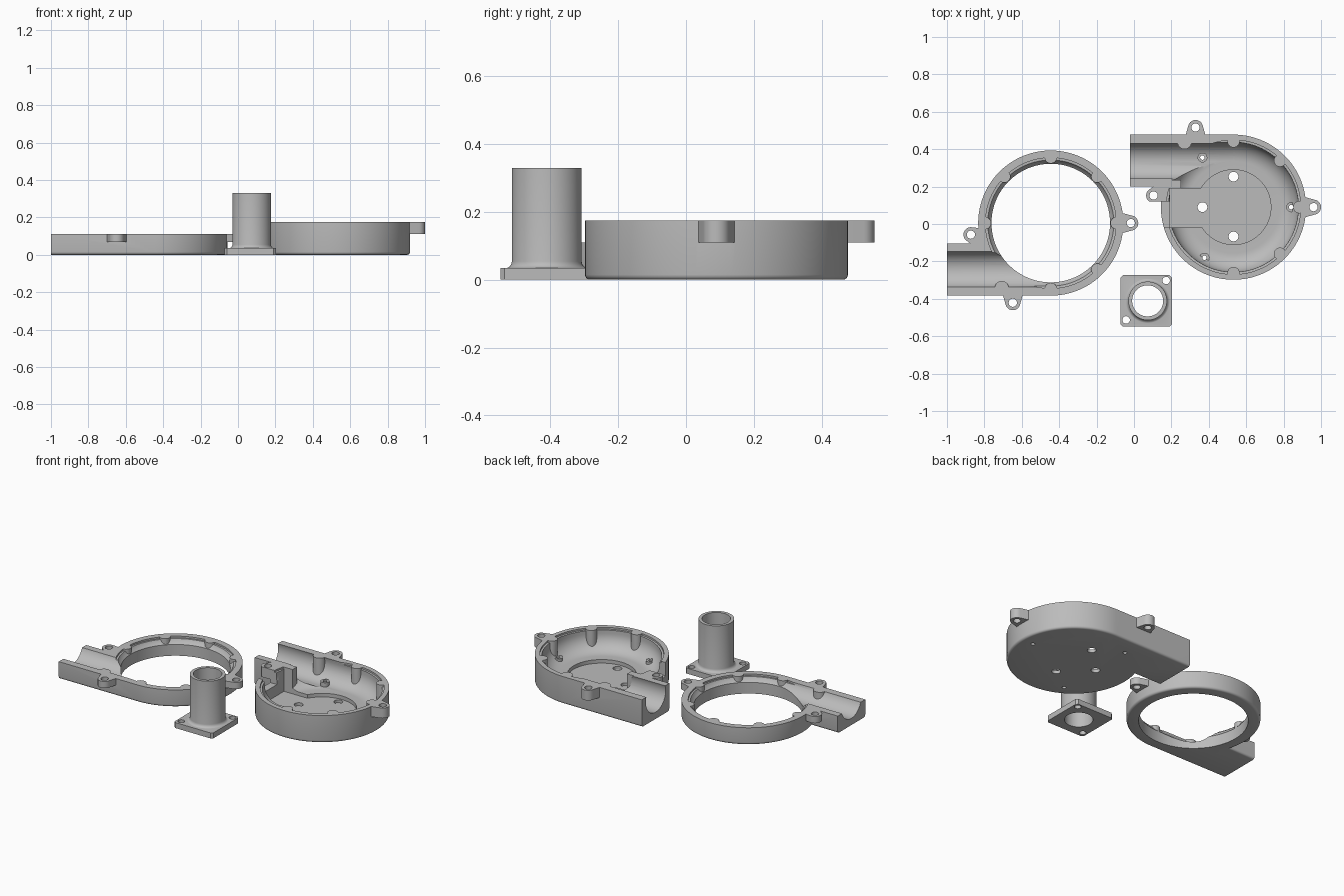
import bpy, bmesh
from math import cos, sin, pi, sqrt, radians, atan2

if "Cube" in bpy.data.objects:
    bpy.data.objects.remove(bpy.data.objects["Cube"])

GREY = (0.5, 0.5, 0.5, 1)
grey = bpy.data.materials.new("plain grey")
grey.diffuse_color = GREY
grey.use_nodes = True
grey.node_tree.nodes["Principled BSDF"].inputs["Base Color"].default_value = GREY

R, DUCT_X, DUCT_Y = 0.388, -0.554, 0.11      # casing radius, duct end, duct inner side
CH_Y, CH_Z, CH_R = 0.247, 0.143, 0.1         # round air channel


def finish(bm, name):
    bmesh.ops.recalc_face_normals(bm, faces=bm.faces)
    mesh = bpy.data.meshes.new(name)
    bm.to_mesh(mesh)
    bm.free()
    mesh.materials.append(grey)
    ob = bpy.data.objects.new(name, mesh)
    bpy.context.collection.objects.link(ob)
    return ob


def stack(name, loops):
    """Closed solid through a list of equal-length loops."""
    bm = bmesh.new()
    rows = [[bm.verts.new(p) for p in loop] for loop in loops]
    n = len(rows[0])
    for a, b in zip(rows, rows[1:]):
        for i in range(n):
            j = (i + 1) % n
            bm.faces.new((a[i], a[j], b[j], b[i]))
    bm.faces.new(rows[0])
    bm.faces.new(rows[-1])
    return finish(bm, name)


def circle(x, y, z, r, n):
    return [(x + r * cos(2 * pi * i / n), y + r * sin(2 * pi * i / n), z) for i in range(n)]


def lathe(name, x, y, profile, n=96):
    return stack(name, [circle(x, y, z, r, n) for r, z in profile])


def rod(x, y, r, z0, z1, n=32):
    return lathe("rod", x, y, [(r, z0), (r, z1)], n)


def box(x0, x1, y0, y1, z0, z1):
    return stack("box", [[(x0, y0, z), (x1, y0, z), (x1, y1, z), (x0, y1, z)] for z in (z0, z1)])


def combine(ob, tool, op="DIFFERENCE"):
    mod = ob.modifiers.new("combine", "BOOLEAN")
    mod.operation, mod.solver, mod.object = op, "EXACT", tool
    bpy.context.view_layer.objects.active = ob
    bpy.ops.object.modifier_apply(modifier=mod.name)
    bpy.data.objects.remove(tool)


def tab(x, y, ax, ay, z0, z1):
    """Screw ear tapering out of the wall."""
    bm = bmesh.new()
    for z in (z0, z1):
        for p in circle(x, y, z, 0.04, 32) + circle(ax, ay, z, 0.058, 32):
            bm.verts.new(p)
    res = bmesh.ops.convex_hull(bm, input=bm.verts[:])
    junk = {v for v in res["geom_interior"] if isinstance(v, bmesh.types.BMVert)}
    bmesh.ops.delete(bm, geom=list(junk), context="VERTS")
    return finish(bm, "ear")


def outline(cx, cy, s, inset, z, n=110):
    """Round casing with a tangent duct, seen from above."""
    r, y0 = R - inset, DUCT_Y + inset
    start = atan2(y0, -sqrt(r * r - y0 * y0)) - 2 * pi + 2 * pi
    pts = [(DUCT_X, r), (DUCT_X, y0)]
    for i in range(n + 1):
        a = start + (2 * pi + pi / 2 - start) * i / n
        pts.append((r * cos(a), r * sin(a)))
    return [(cx + x, cy + s * y, z) for x, y in pts]


def casing(name, cx, cy, s, top, ear_z, bump_z, bump_angles, cavity):
    f = 0.015
    rounding = [(f * (1 - sin(t * pi / 8)), f * (1 - cos(t * pi / 8))) for t in range(5)]
    ob = stack(name, [outline(cx, cy, s, i, z) for i, z in rounding] + [outline(cx, cy, s, 0, top)])
    ears = [(-0.203, 0.426, -0.203, 0.36), (0.428, 0, 0.36, 0), (-0.427, 0.062, -0.36, 0.088)]
    for x, y, ax, ay in ears:
        combine(ob, tab(cx + x, cy + s * y, cx + ax, cy + s * ay, ear_z, top), "UNION")
    combine(ob, lathe("cavity", cx, cy, cavity))
    # air channel running along the duct
    channel = stack("channel", [[(cx + x, cy + s * CH_Y + CH_R * cos(2 * pi * i / 64),
                                  CH_Z + CH_R * sin(2 * pi * i / 64)) for i in range(64)]
                                for x in (-0.7, 0)])
    combine(ob, channel)
    # half-round clip posts around the rim
    for a in bump_angles:
        t = radians(a)
        combine(ob, rod(cx + 0.352 * cos(t), cy + s * 0.352 * sin(t), 0.033, bump_z, top), "UNION")
    combine(ob, rod(cx - 0.262, cy + s * 0.348, 0.038, bump_z, top), "UNION")
    for x, y, _, _ in ears:
        combine(ob, rod(cx + x, cy + s * y, 0.022, -0.1, 0.4))
    return ob


def arc(r0, top):
    """Concave channel wall from radius r0 up to the rim lip."""
    a0, a1 = atan2(-sqrt(CH_R ** 2 - (r0 - CH_Y) ** 2), r0 - CH_Y), min(0, top - 0.012 - CH_Z) / CH_R
    pts = [(CH_Y + CH_R * cos(a0 + (a1 - a0) * i / 12),
            CH_Z + CH_R * sin(a0 + (a1 - a0) * i / 12)) for i in range(13)]
    r = pts[-1][0]
    return pts + [(r, top - 0.012), (r + 0.012, top - 0.011), (r + 0.012, top + 0.1)]


# Cover half with the large intake opening
cover = casing("cover_casing", -0.445, 0.005, -1, 0.11, 0.067, 0.04,
               (-135, -90, -45, 0, 45, 90, 180), [(0.317, -0.1)] + arc(0.317, 0.11))

# Base half with the recessed motor seat
bx, by = 0.532, 0.09
base = casing("base_casing", bx, by, 1, 0.175, 0.11, 0.05, (-90, -45, 0, 45, 90),
              [(0.2, 0.02), (0.2, 0.043)] + arc(0.247, 0.175))
combine(base, box(bx - 0.36, bx - 0.28, by + 0.1, by + 0.145, 0.03, 0.175), "UNION")
combine(base, box(bx - 0.34, bx - 0.16, by - 0.11, by + 0.1, 0.02, 0.3))
combine(base, box(bx - 0.45, bx - 0.3, by - 0.11, by + 0.03, 0.09, 0.3))
for x, y in ((-0.166, 0.265), (-0.155, -0.27), (0.308, 0)):
    combine(base, rod(bx + x, by + y, 0.026, 0.03, 0.07), "UNION")
    combine(base, rod(bx + x, by + y, 0.012, -0.1, 0.3))
for x, y in ((0, 0.163), (0, -0.157), (-0.166, 0)):
    combine(base, rod(bx + x, by + y, 0.026, -0.1, 0.3))

# Flanged outlet tube
tx, ty, h, c = 0.065, -0.411, 0.137, 0.012
plate = [(h, c - h), (h, h - c), (h - c, h), (c - h, h), (-h, h - c), (-h, c - h), (c - h, -h), (h - c, -h)]
tube = stack("outlet_tube", [[(tx + x, ty + y, z) for x, y in plate] for z in (0, 0.035)])
tx += 0.008
flare = [(0.123 - 0.02 * sin(t * pi / 8), 0.054 - 0.02 * cos(t * pi / 8)) for t in range(5)]
combine(tube, lathe("barrel", tx, ty, [(0.123, 0.02)] + flare + [(0.103, 0.33)], 64), "UNION")
combine(tube, rod(tx, ty, 0.083, -0.1, 0.5, 64))
for x, y in ((0.172, -0.302), (-0.042, -0.513)):
    combine(tube, rod(x, y, 0.02, -0.1, 0.2))

# Smooth the round walls, keep the edges crisp
bpy.ops.object.select_all(action="DESELECT")
for ob in (cover, base, tube):
    ob.select_set(True)
bpy.context.view_layer.objects.active = base
bpy.ops.object.shade_smooth_by_angle(angle=radians(30))
